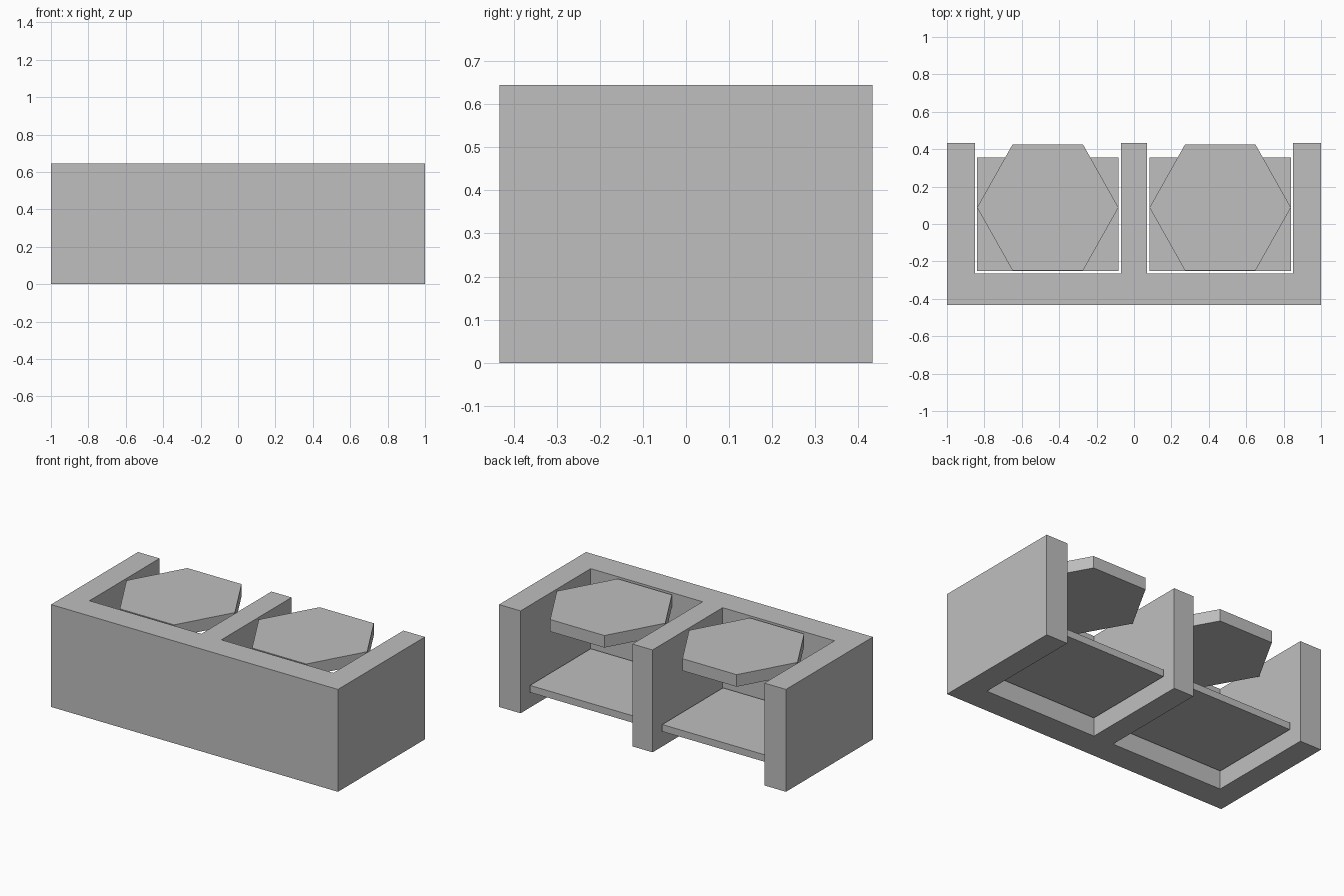
import bpy
import bmesh

if "Cube" in bpy.data.objects:
    bpy.data.objects.remove(bpy.data.objects["Cube"])

grey = bpy.data.materials.new("plain grey")
grey.diffuse_color = (0.52, 0.52, 0.52, 1.0)
grey.use_nodes = True
grey.node_tree.nodes["Principled BSDF"].inputs["Base Color"].default_value = grey.diffuse_color


def prism(name, outline, z0, z1):
    """Extrude a counter-clockwise xy outline from z0 up to z1."""
    bm = bmesh.new()
    base = bm.faces.new([bm.verts.new((x, y, z0)) for x, y in outline])
    top = bmesh.ops.extrude_face_region(bm, geom=[base], use_keep_orig=True)
    moved = [v for v in top["geom"] if isinstance(v, bmesh.types.BMVert)]
    bmesh.ops.translate(bm, verts=moved, vec=(0, 0, z1 - z0))
    bmesh.ops.recalc_face_normals(bm, faces=bm.faces)
    mesh = bpy.data.meshes.new(name)
    bm.to_mesh(mesh)
    bm.free()
    mesh.materials.append(grey)
    obj = bpy.data.objects.new(name, mesh)
    bpy.context.collection.objects.link(obj)
    return obj


# E-shaped frame: front wall with two end walls and a middle divider
BACK, INNER = 0.433, -0.265
half = [(1, -BACK), (1, BACK), (0.85, BACK), (0.85, INNER), (0.07, INNER), (0.07, BACK)]
prism("frame", half + [(-x, y) for x, y in reversed(half)], 0, 0.645)

# One low shelf and one hexagonal seat in each bay
RX, RY, CY = 0.378, 0.336, 0.088
for side, cx in (("left", -0.461), ("right", 0.461)):
    prism(side + "_shelf",
          [(cx - RX, -0.25), (cx + RX, -0.25), (cx + RX, 0.355), (cx - RX, 0.355)],
          0.105, 0.149)
    hexagon = [(1, 0), (0.5, 1), (-0.5, 1), (-1, 0), (-0.5, -1), (0.5, -1)]
    prism(side + "_hexagonal_seat",
          [(cx + RX * u, CY + RY * v) for u, v in hexagon], 0.565, 0.641)
